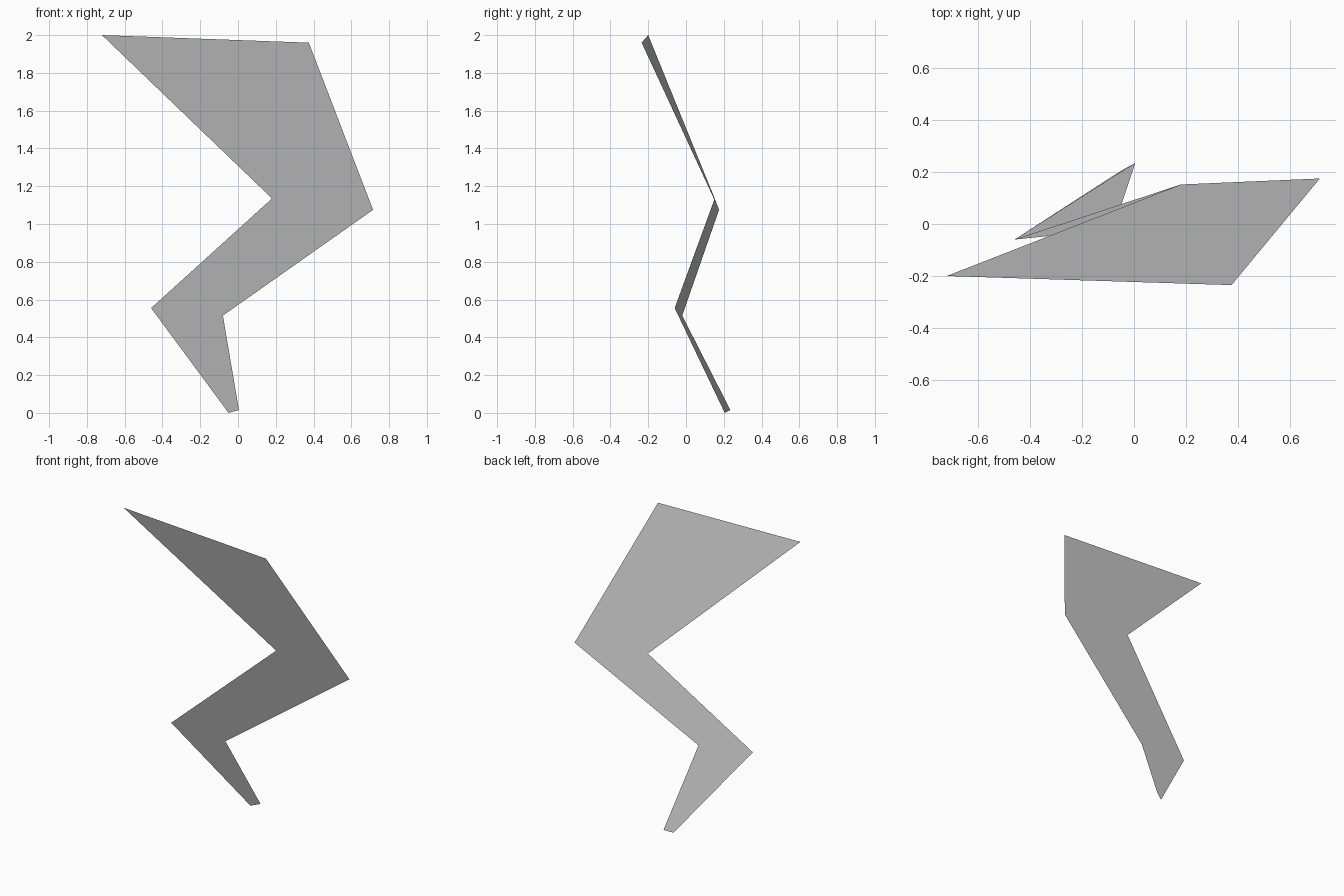
import bpy
import bmesh

if "Cube" in bpy.data.objects:
    bpy.data.objects.remove(bpy.data.objects["Cube"], do_unlink=True)

# Plain grey finish
grey = bpy.data.materials.new("plain_grey")
grey.use_nodes = True
colour = (0.6, 0.6, 0.6, 1)
grey.diffuse_color = colour
grey.node_tree.nodes["Principled BSDF"].inputs["Base Color"].default_value = colour

# Left and right ends of the strip at its top, two folds and tip
rungs = [
    ((-0.72, -0.20, 2.00), (0.375, -0.235, 1.96)),
    ((0.18, 0.152, 1.135), (0.715, 0.175, 1.075)),
    ((-0.46, -0.06, 0.555), (-0.08, -0.02, 0.515)),
    ((-0.05, 0.205, 0.00), (0.005, 0.235, 0.015)),
]

# One thin folded sheet: down the left edge, back up the right edge
outline = [left for left, right in rungs] + [right for left, right in reversed(rungs)]
bm = bmesh.new()
bm.faces.new([bm.verts.new(point) for point in outline])
mesh = bpy.data.meshes.new("folded_zigzag_sheet")
bm.to_mesh(mesh)
bm.free()
mesh.materials.append(grey)
sheet = bpy.data.objects.new("folded_zigzag_sheet", mesh)
bpy.context.collection.objects.link(sheet)
